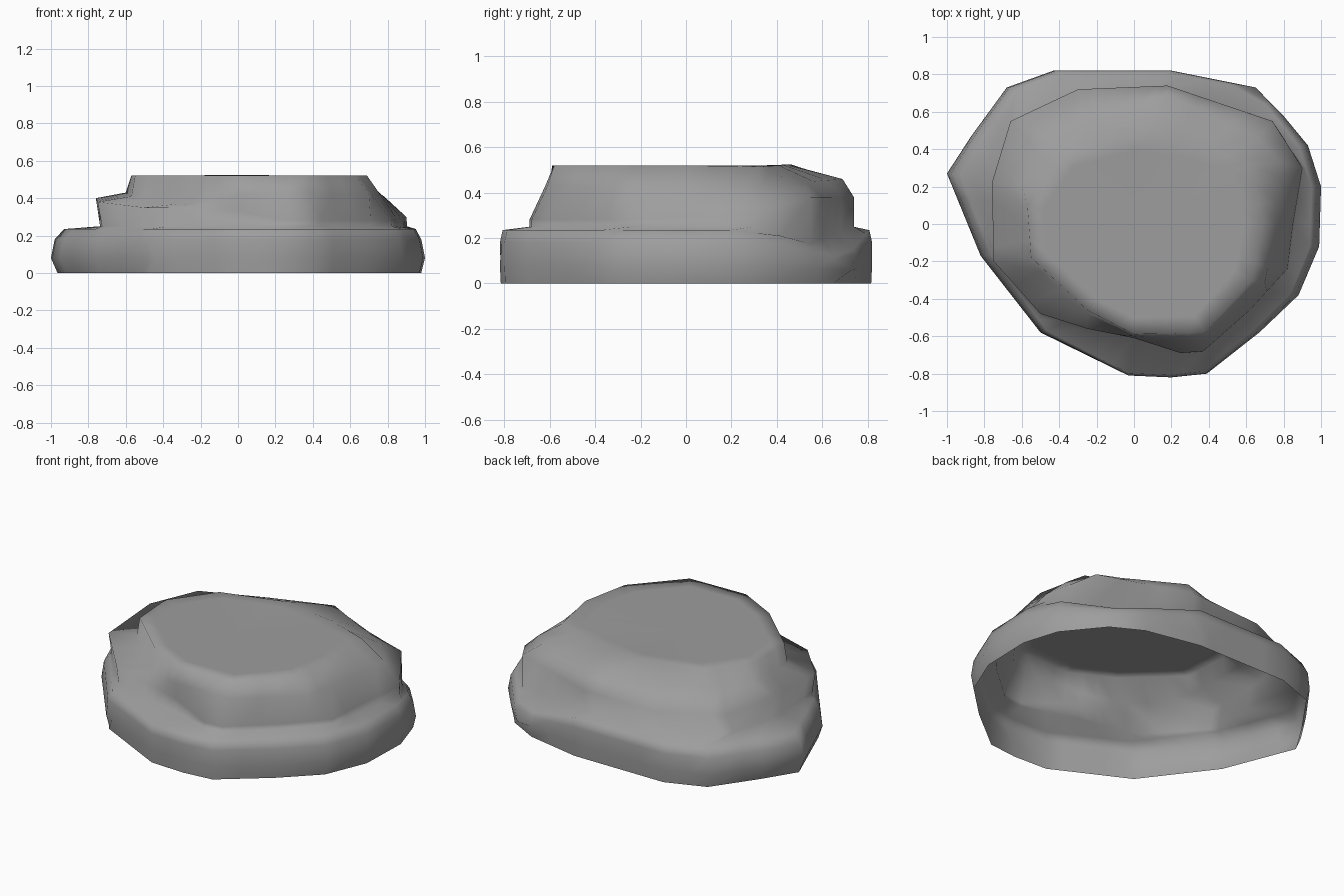
import bpy, bmesh, math

if "Cube" in bpy.data.objects:
    bpy.data.objects.remove(bpy.data.objects["Cube"])

N = 40

# Outlines (x, y, z), counter-clockwise around the rock
base = [(-1, .27), (-.82, -.17), (-.5, -.58), (-.03, -.81), (.2, -.82), (.39, -.8),
        (.67, -.58), (.88, -.38), (.99, -.12), (1, .2), (.93, .42), (.74, .65),
        (.65, .73), (.2, .82), (-.43, .82), (-.68, .73), (-.87, .47)]
step = [(-.76, .22, .4), (-.75, -.2, .38), (-.5, -.48, .35), (-.25, -.56, .35),
        (0, -.61, .33), (.25, -.69, .28), (.37, -.68, .28), (.62, -.46, .28),
        (.82, -.24, .28), (.85, 0, .29), (.9, .3, .3), (.74, .55, .38),
        (.18, .74, .38), (-.3, .72, .37), (-.66, .55, .38)]
neck = [(-.6, .2, .43), (-.57, -.18, .41), (-.4, -.36, .37), (-.25, -.48, .37),
        (0, -.6, .42), (.28, -.62, .43), (.38, -.61, .43), (.7, -.31, .42),
        (.76, 0, .42), (.78, .33, .41), (.66, .46, .44), (.45, .56, .45),
        (.18, .69, .46), (-.2, .58, .45), (-.46, .42, .44)]
crown = [(-.57, .1, .52), (-.55, -.18, .52), (-.25, -.46, .52), (0, -.59, .52),
         (.38, -.58, .52), (.63, -.3, .52), (.69, 0, .52), (.63, .32, .515),
         (.35, .41, .52), (0, .46, .525), (-.38, .36, .52)]


def flat(outline, left, right, sy, z, sag=0):
    """Outline at one height; sag lowers it around the back right shoulder."""
    pts = []
    for x, y, *_ in outline:
        t = max(0, 1 - abs(math.atan2(y, x) - math.radians(48)) / math.radians(28))
        t = min(1, 1.6 * t)
        pts.append((x * (left if x < 0 else right), y * sy, z - sag * t))
    return pts


def resample(outline):
    """Cross the outline with evenly turned rays from the centre, snapping near corners."""
    ring = []
    for i in range(N):
        a = 2 * math.pi * i / N
        c, s = math.cos(a), math.sin(a)

        def turn(p):
            return abs(math.remainder(math.atan2(p[1], p[0]) - a, 2 * math.pi))

        near = min(outline, key=turn)
        if turn(near) < math.pi / N:
            ring.append(near)
            continue
        for p, q in zip(outline, outline[1:] + outline[:1]):
            dp, dq = c * p[1] - s * p[0], c * q[1] - s * q[0]
            if dp <= 0 < dq:
                t = dp / (dp - dq)
                ring.append(tuple(u + (v - u) * t for u, v in zip(p, q)))
                break
    return ring


# Stacked rings: rounded lower slab, ledge, step, upper block, flat top
rings = [flat(base, .965, .98, .995, 0), flat(base, 1, 1, 1, .08, .02),
         flat(base, .98, .98, 1, .18, .07), flat(base, .93, .95, .985, .235, .1),
         flat(step, .97, 1.005, 1, .25, .08), step, neck, crown,
         flat(crown, .85, .85, .85, .52)]

bm = bmesh.new()
loops = [[bm.verts.new(p) for p in resample(r)] for r in rings]
for lo, hi in zip(loops, loops[1:]):
    for i in range(N):
        j = (i + 1) % N
        bm.faces.new((lo[i], lo[j], hi[j], hi[i]))
# Close the top with a fan; the underside stays open
centre = bm.verts.new((0, 0, .52))
for i in range(N):
    bm.faces.new((loops[-1][i], loops[-1][(i + 1) % N], centre))
for f in bm.faces:
    f.smooth = True

mesh = bpy.data.meshes.new("stepped_rock")
bm.to_mesh(mesh)
bm.free()

# Dark stone grey
stone = bpy.data.materials.new("stone")
stone.diffuse_color = (.34, .34, .34, 1)
stone.use_nodes = True
stone.node_tree.nodes["Principled BSDF"].inputs["Base Color"].default_value = stone.diffuse_color
mesh.materials.append(stone)
rock = bpy.data.objects.new("stepped_rock", mesh)
bpy.context.collection.objects.link(rock)
